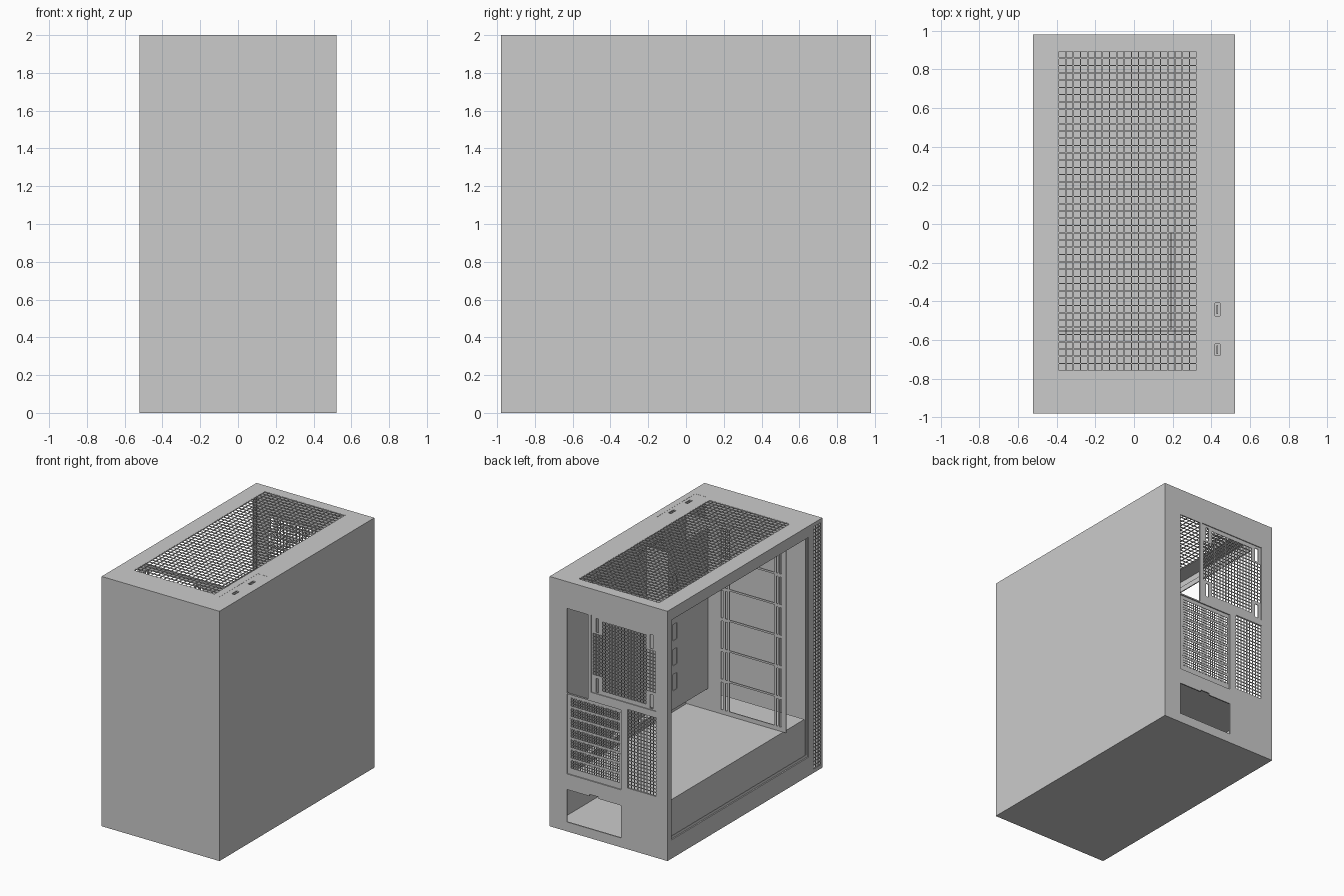
import bpy, bmesh

if "Cube" in bpy.data.objects:
    bpy.data.objects.remove(bpy.data.objects["Cube"])


def panel(name, axis, pos, rect, holes=(), t=0.01):
    """Flat sheet centred at pos on an axis, with rectangular holes.
    In-plane axes: x -> (y, z), y -> (x, z), z -> (x, y)."""
    r = lambda q: tuple(round(c, 5) for c in q)
    rect, holes = r(rect), [r(h) for h in holes]
    boxes = [rect] + holes
    us = sorted({c for b in boxes for c in b[:2]})
    vs = sorted({c for b in boxes for c in b[2:]})
    ui, vi = {c: i for i, c in enumerate(us)}, {c: i for i, c in enumerate(vs)}
    empty = {(i, j) for h in holes for i in range(ui[h[0]], ui[h[1]])
             for j in range(vi[h[2]], vi[h[3]])}
    place = {'x': lambda u, v: (pos, u, v), 'y': lambda u, v: (u, pos, v),
             'z': lambda u, v: (u, v, pos)}[axis]
    bm, verts = bmesh.new(), {}

    def vert(i, j):
        if (i, j) not in verts:
            verts[i, j] = bm.verts.new(place(us[i], vs[j]))
        return verts[i, j]

    for i in range(len(us) - 1):
        for j in range(len(vs) - 1):
            if (i, j) not in empty:
                bm.faces.new([vert(i, j), vert(i + 1, j), vert(i + 1, j + 1), vert(i, j + 1)])
    mesh = bpy.data.meshes.new(name)
    bm.to_mesh(mesh)
    bm.free()
    ob = bpy.data.objects.new(name, mesh)
    bpy.context.collection.objects.link(ob)
    mod = ob.modifiers.new("thickness", 'SOLIDIFY')
    mod.thickness, mod.offset = t, 0
    return ob


def grid(u0, u1, v0, v1, pitch, fill=0.8):
    """Regular field of near-square holes filling a rectangle."""
    nu, nv = round((u1 - u0) / pitch), round((v1 - v0) / pitch)
    pu, pv = (u1 - u0) / nu, (v1 - v0) / nv
    m = (1 - fill) / 2
    return [(u0 + (i + m) * pu, u0 + (i + 1 - m) * pu, v0 + (j + m) * pv, v0 + (j + 1 - m) * pv)
            for i in range(nu) for j in range(nv)]


# Outer shell: floor, front, right side
panel("floor", 'z', 0.005, (-0.522, 0.522, -0.98, 0.98))
panel("front_panel", 'y', -0.975, (-0.522, 0.522, 0.01, 1.99))
panel("right_panel", 'x', 0.517, (-0.97, 0.97, 0.01, 1.99))

# Top with ventilation mesh and port strip
vent, strip = (-0.39, 0.325, -0.76, 0.895), (0.38, 0.47, -0.79, -0.29)
panel("top_panel", 'z', 1.995, (-0.522, 0.522, -0.98, 0.98), [vent, strip])
panel("top_mesh", 'z', 1.997, vent, grid(*vent, 0.0376, 0.84), 0.005)
ports = [(0.42, 0.445, -0.475, -0.41), (0.42, 0.445, -0.68, -0.62)]
panel("port_strip", 'z', 1.994, strip, ports)
for k, p in enumerate(ports):
    panel(f"port_tongue_{k}", 'z', 1.988, (0.428, 0.434, p[2] + 0.008, p[3] - 0.008), t=0.008)
    panel(f"port_base_{k}", 'z', 1.981, p, t=0.006)

# Left side: open window with inner lip, and front intake strip
window, intake = (-0.805, 0.93, 0.15, 1.91), (-0.965, -0.87, 0.03, 1.97)
panel("left_frame", 'x', -0.517, (-0.97, 0.97, 0.01, 1.99), [window, intake])
panel("window_lip", 'x', -0.506, (-0.83, 0.95, 0.12, 1.94), [(-0.79, 0.915, 0.17, 1.9)], 0.006)
panel("intake_mesh", 'x', -0.516, intake, grid(*intake, 0.028, 0.78), 0.005)

# Back panel with openings for ports, fan, cards, vent and power supply
io = (0.18, 0.37, 1.11, 1.785)
fan = (-0.42, 0.155, 1.17, 1.79)
cards = (-0.11, 0.37, 0.46, 1.10)
side_vent = (-0.42, -0.17, 0.49, 1.12)
psu = (-0.11, 0.37, 0.075, 0.335)
psu_notch = (0.09, 0.17, 0.335, 0.35)
panel("back_panel", 'y', 0.975, (-0.522, 0.522, 0.01, 1.99),
      [io, fan, cards, side_vent, psu, psu_notch])

# Fan grille: mesh with solid corners that carry long screw slots
corner = lambda h: (h[0] < -0.335 or h[1] > 0.075) and (h[2] < 1.31 or h[3] > 1.65)
holes = [h for h in grid(-0.415, 0.145, 1.2, 1.76, 0.028) if not corner(h)]
holes += [(x - 0.013, x + 0.013, z - 0.055, z + 0.055) for x in (-0.375, 0.105) for z in (1.235, 1.715)]
panel("fan_grille", 'y', 0.97, fan, holes, 0.006)
panel("side_vent_mesh", 'y', 0.972, side_vent, grid(*side_vent, 0.028), 0.006)

# Seven perforated card slot covers, set in a recessed plate
n, z0, pitch = 7, 0.505, 0.083
slots = [(-0.10, 0.345, z0 + k * pitch, z0 + k * pitch + 0.072) for k in range(n)]
panel("card_slot_plate", 'y', 0.968, cards, slots, 0.006)
for k, s in enumerate(slots):
    panel(f"card_slot_cover_{k}", 'y', 0.97, s,
          grid(s[0] + 0.006, s[1] - 0.006, s[2] + 0.004, s[3] - 0.004, 0.021), 0.005)

# Power supply shroud
panel("shroud_top", 'z', 0.43, (-0.475, 0.51, -0.82, 0.97))
panel("shroud_side", 'x', -0.47, (-0.82, 0.97, 0.01, 0.425))

# Board tray with cable slots along its top and bottom
cable = [(a, a + 0.3, 1.82, 1.87) for a in (-0.25, 0.53)]
cable += [(a, a + 0.2, 0.5, 0.54) for a in (-0.15, 0.2, 0.55)]
panel("board_tray", 'x', 0.385, (-0.54, 0.97, 0.435, 1.97), cable)

# Raised cable cover in front of the tray, with a column of slots
slots = [(-0.15, -0.1, z, z + 0.13) for z in (0.76, 0.96, 1.16, 1.36, 1.56)]
panel("cable_cover", 'x', 0.19, (-0.547, -0.05, 0.61, 1.9), slots, 0.008)
panel("cable_cover_return", 'y', -0.046, (0.186, 0.38, 0.61, 1.9), t=0.006)

# Front fan bracket: openings between crossbars, slotted posts
fz = [0.47 + k * 0.245 for k in range(6)]
openings = [(-0.40, 0.0, z, z + 0.23) for z in fz]
post = [(x, x + 0.016, z, z + 0.22) for x in (-0.46, -0.43, 0.02, 0.06) for z in fz]
panel("front_fan_bracket", 'y', -0.555, (-0.5, 0.42, 0.435, 1.96), openings + post, 0.008)
